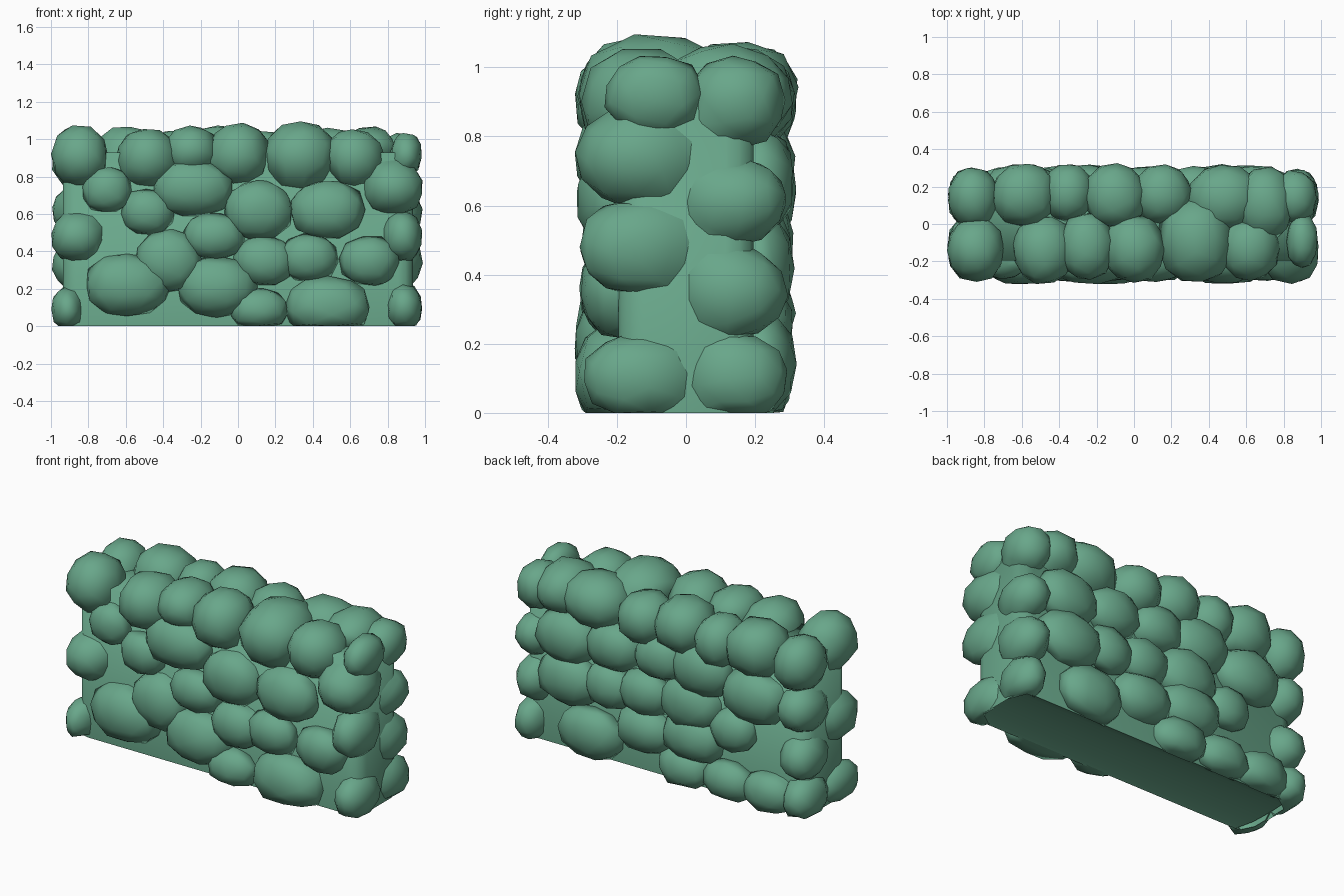
import bpy, bmesh, random
from mathutils import Vector, Euler

if "Cube" in bpy.data.objects:
    bpy.data.objects.remove(bpy.data.objects["Cube"])

random.seed(7)
mat = bpy.data.materials.new("moss_green")
mat.diffuse_color = (0.14, 0.385, 0.255, 1)
mat.use_nodes = True
mat.node_tree.nodes["Principled BSDF"].inputs["Base Color"].default_value = mat.diffuse_color

CORE = Vector((0.935, 0.195, 0.93))


def finish(bm, name):
    me = bpy.data.meshes.new(name)
    for f in bm.faces:
        f.smooth = True
    bm.to_mesh(me)
    bm.free()
    me.materials.append(mat)
    ob = bpy.data.objects.new(name, me)
    bpy.context.collection.objects.link(ob)


def buried(v):
    return abs(v.x) < CORE.x - .01 and abs(v.y) < CORE.y - .01 and v.z < CORE.z - .01


def push_out(v):
    """Move a buried point to just under the nearest core face."""
    gaps = [CORE.x - abs(v.x), CORE.y - abs(v.y), CORE.z - v.z]
    i = gaps.index(min(gaps))
    v[i] = (CORE[i] - .01) * (1 if i == 2 or v[i] > 0 else -1)


def stones(name, items, grow=1.03):
    """One lumpy rounded stone per (centre, radii), open where hidden in the core."""
    bm = bmesh.new()
    for c, r in items:
        vs = bmesh.ops.create_icosphere(bm, subdivisions=2, radius=1)["verts"]
        rot = Euler([random.uniform(0, 6) for _ in range(3)]).to_matrix()
        for v in vs:
            p = rot @ v.co
            # slightly boxy ellipsoid
            k = sum(abs(a) ** 2.3 for a in p) ** (-1 / 2.3)
            p *= k * random.uniform(0.97, 1.05) * grow
            v.co = Vector([c[i] + p[i] * r[i] for i in range(3)])
            v.co.x = max(-1, min(1, v.co.x))
            v.co.z = max(0.0, v.co.z)
    gone = [f for f in bm.faces if all(buried(v.co) for v in f.verts)]
    bmesh.ops.delete(bm, geom=gone, context='FACES')
    for v in bm.verts:
        if buried(v.co):
            push_out(v.co)
    finish(bm, name)


# Wall core with rounded upright corners
bm = bmesh.new()
bmesh.ops.create_cube(bm, size=2)
for v in bm.verts:
    v.co = Vector((v.co.x * CORE.x, v.co.y * CORE.y, (v.co.z + 1) / 2 * CORE.z))
bmesh.ops.delete(bm, geom=[f for f in bm.faces if f.normal.z < -.5], context='FACES')
edges = [e for e in bm.edges if abs(e.verts[0].co.z - e.verts[1].co.z) > .5]
bmesh.ops.bevel(bm, geom=edges, offset=.08, segments=3, affect='EDGES', profile=.5)
finish(bm, "wall_core")

# Shallow vaulted underside
bm = bmesh.new()
rows = [[bm.verts.new((s * x, y, z)) for s in (-1, 1)] for x, y, z in
        [(.86, -.195, 0), (.92, -.12, .03), (.93, 0, .035), (.92, .12, .03), (.86, .195, 0)]]
for a, b in zip(rows, rows[1:]):
    bm.faces.new((a[0], b[0], b[1], a[1]))
finish(bm, "underside")

# Face stones: x, z, half width, half height
front = [(-.70, .73, .13, .12), (-.24, .74, .21, .145), (-.48, .61, .14, .12),
         (.11, .62, .18, .15), (.48, .62, .19, .15), (-.13, .48, .16, .12),
         (-.37, .35, .17, .16), (.14, .35, .16, .13), (.38, .365, .15, .125),
         (.70, .35, .155, .13), (-.59, .22, .22, .16), (-.11, .21, .21, .155),
         (.11, .09, .15, .11), (.48, .10, .22, .16)]
back = [(.64, .67, .19, .15), (.33, .69, .17, .14), (.02, .71, .16, .13),
        (-.26, .71, .19, .15), (-.60, .64, .20, .15), (.62, .42, .20, .15),
        (.36, .45, .15, .13), (.12, .47, .16, .13), (-.18, .49, .19, .15),
        (.48, .14, .20, .15), (.12, .25, .18, .13), (-.20, .29, .19, .14),
        (-.46, .40, .14, .12), (-.14, .09, .16, .12), (-.43, .09, .16, .12),
        (-.70, .09, .16, .12)]
stones("front_stones", [((x, -.19, z), (w, .06 + .32 * w, h)) for x, z, w, h in front])
stones("back_stones", [((x, .19, z), (w, .06 + .32 * w, h)) for x, z, w, h in back])

# Capping stones along the top: x, y, z, half sizes
stones("top_front_stones", [((x, y, z), r) for x, y, z, r in [
    (-.48, -.14, .90, (.16, .175, .15)), (-.25, -.12, .94, (.14, .175, .125)),
    (0, -.13, .92, (.16, .175, .16)), (.33, -.09, .91, (.19, .22, .175)),
    (.62, -.13, .90, (.15, .165, .15))]])
stones("top_back_stones", [((x, y, z), r) for x, y, z, r in [
    (-.59, .155, .91, (.17, .165, .155)), (-.35, .17, .90, (.13, .15, .14)),
    (-.10, .15, .92, (.16, .165, .15)), (.15, .16, .90, (.15, .155, .14)),
    (.48, .14, .91, (.19, .17, .145)), (.70, .11, .92, (.15, .19, .14))]])

# Corner stones on both ends: x, y, z, half sizes
stones("right_end_stones", [((x, y, z), r) for x, y, z, r in [
    (.90, -.09, .92, (.08, .14, .11)), (.86, .145, .90, (.115, .135, .125)),
    (.83, -.135, .74, (.155, .175, .14)), (.87, .14, .61, (.11, .145, .115)),
    (.88, -.14, .48, (.10, .165, .13)), (.87, .135, .35, (.11, .15, .125)),
    (.89, -.14, .10, (.09, .15, .12)), (.89, .15, .10, (.09, .14, .12))]])
stones("left_end_stones", [((x, y, z), r) for x, y, z, r in [
    (-.845, -.135, .91, (.145, .165, .155)), (-.86, .145, .89, (.13, .155, .15)),
    (-.87, .14, .62, (.12, .15, .125)), (-.86, -.135, .48, (.135, .165, .13)),
    (-.88, .14, .33, (.11, .145, .12)), (-.915, -.13, .09, (.08, .155, .11)),
    (-.89, .145, .09, (.10, .145, .12))]])
